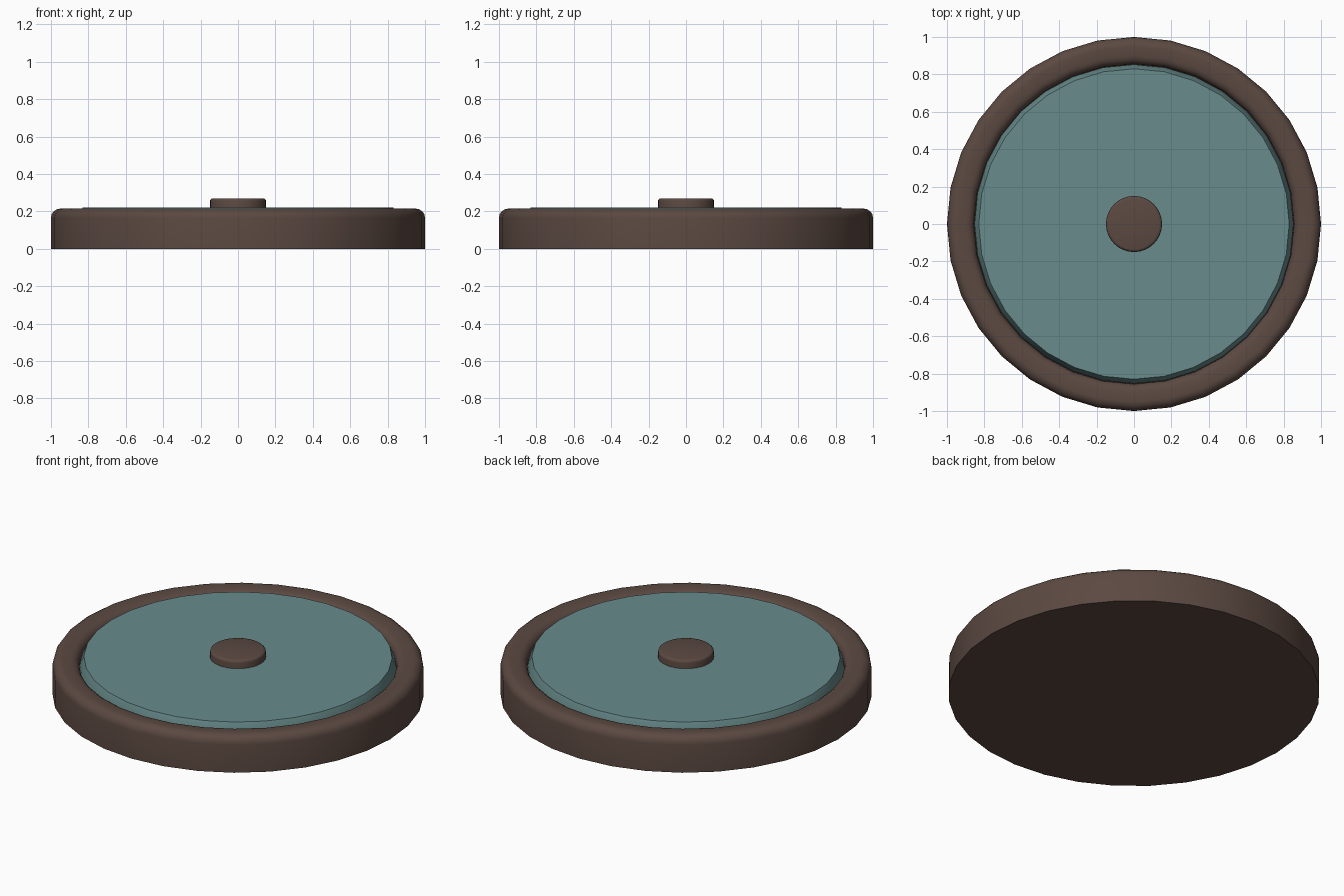
import bpy, bmesh
from math import cos, sin, pi, radians

if "Cube" in bpy.data.objects:
    bpy.data.objects.remove(bpy.data.objects["Cube"])


def material(name, color):
    m = bpy.data.materials.new(name)
    m.diffuse_color = (*color, 1)
    m.use_nodes = True
    m.node_tree.nodes["Principled BSDF"].inputs["Base Color"].default_value = m.diffuse_color
    return m


def lathe(name, profile, mat, sides=32, angle=35):
    """Spin an (r, z) profile, listed bottom to top, and cap both open ends."""
    bm = bmesh.new()
    rings = [[bm.verts.new((r * cos(2 * pi * i / sides), r * sin(2 * pi * i / sides), z))
              for i in range(sides)] for r, z in profile]
    for a, b in zip(rings, rings[1:]):
        for i in range(sides):
            j = (i + 1) % sides
            bm.faces.new((a[i], a[j], b[j], b[i]))
    bm.faces.new(rings[0][::-1])
    bm.faces.new(rings[-1])
    me = bpy.data.meshes.new(name)
    bm.to_mesh(me)
    bm.free()
    me.materials.append(mat)
    ob = bpy.data.objects.new(name, me)
    bpy.context.collection.objects.link(ob)
    bpy.ops.object.select_all(action='DESELECT')
    ob.select_set(True)
    bpy.context.view_layer.objects.active = ob
    bpy.ops.object.shade_smooth_by_angle(angle=radians(angle))
    return ob


def arc(cx, cz, r, start, end, n=4):
    """Rounded corner points between two angles in degrees."""
    return [(cx + r * cos(radians(start + (end - start) * k / n)),
             cz + r * sin(radians(start + (end - start) * k / n))) for k in range(n + 1)]


brown = material("brown", (0.105, 0.066, 0.053))
teal = material("teal", (0.14, 0.26, 0.26))

# Round tray with a rounded raised rim and a recessed floor
lathe("base_tray", [(1.0, 0.0)] + arc(0.95, 0.165, 0.05, 0, 90)
      + arc(0.90, 0.165, 0.045, 90, 180) + [(0.855, 0.14)], brown)

# Tapered disc set inside the rim
lathe("inset_disc", [(0.853, 0.14), (0.853, 0.165), (0.83, 0.222)], teal)

# Centre button with a softened top edge
lathe("centre_button", [(0.15, 0.2)] + arc(0.135, 0.255, 0.015, 0, 90, 3), brown)
